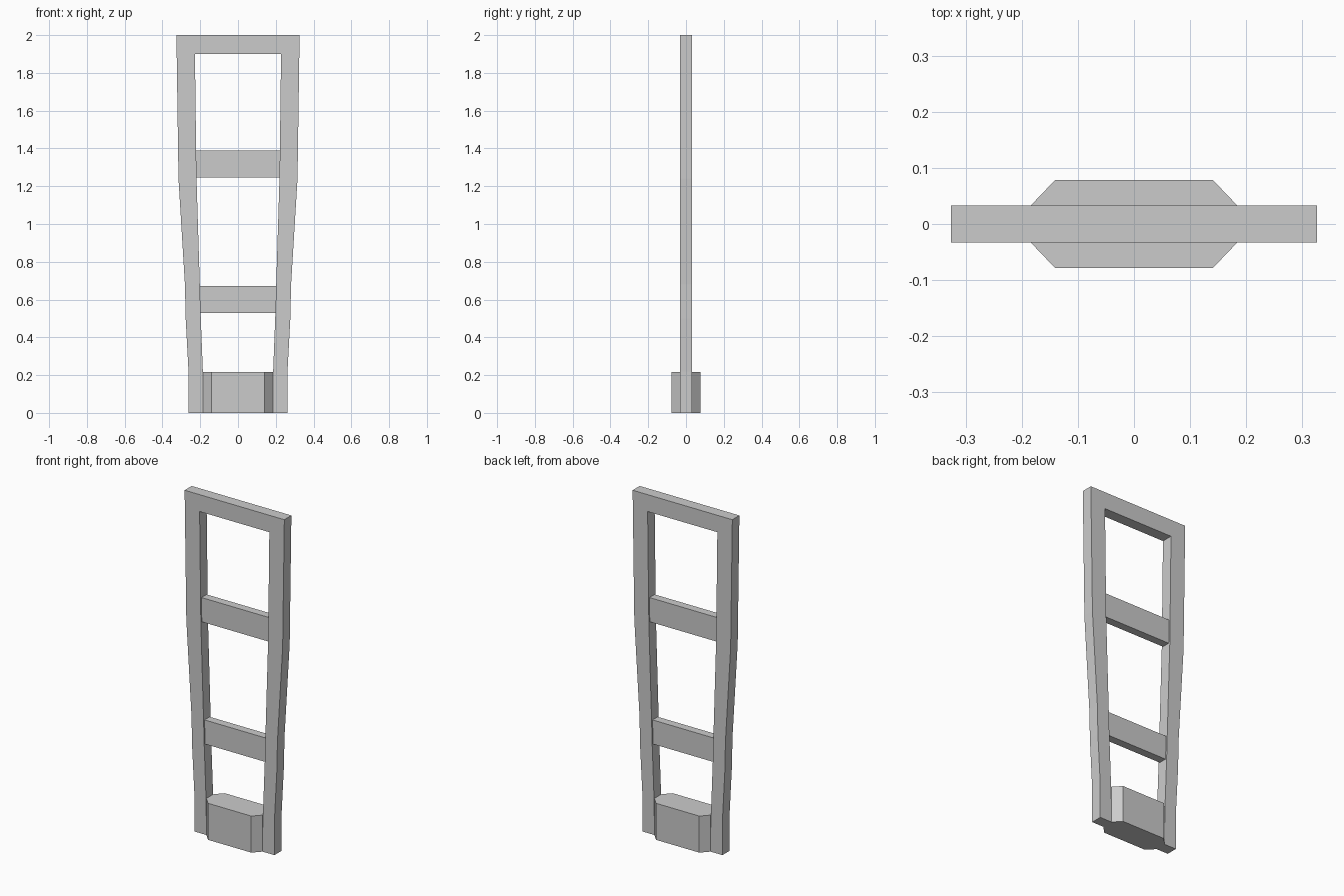
import bpy, bmesh

if "Cube" in bpy.data.objects:
    bpy.data.objects.remove(bpy.data.objects["Cube"])


def extrude_profile(name, points, axis, start, end):
    """Extrude a flat outline along 'y' (points are x,z) or 'z' (points are x,y)."""
    def place(p, d):
        return (p[0], d, p[1]) if axis == 'y' else (p[0], p[1], d)
    bm = bmesh.new()
    face = bm.faces.new([bm.verts.new(place(p, start)) for p in points])
    res = bmesh.ops.extrude_face_region(bm, geom=[face])
    delta = place((0, 0), end - start)
    bmesh.ops.translate(bm, vec=delta,
                        verts=[g for g in res['geom'] if isinstance(g, bmesh.types.BMVert)])
    bmesh.ops.recalc_face_normals(bm, faces=bm.faces)
    mesh = bpy.data.meshes.new(name)
    bm.to_mesh(mesh)
    bm.free()
    obj = bpy.data.objects.new(name, mesh)
    bpy.context.collection.objects.link(obj)
    return obj


def mirrored(points):
    return [(-x, z) for x, z in reversed(points)]


# Tapering side posts joined by the top rail, as one outline
outer = [(0.261, 0), (0.262, 0.22), (0.277, 0.5), (0.281, 0.68), (0.315, 1.24), (0.326, 2.0)]
inner = [(0.228, 1.9), (0.220, 1.25), (0.202, 0.67), (0.198, 0.53), (0.186, 0.216), (0.183, 0)]
right_side = outer + inner
outline = outer + mirrored(outer) + mirrored(inner) + mirrored([])
outline = outer + mirrored(outer) + mirrored(inner) + inner
# walk order: right outer up, left outer down, left inner up, right inner down
extrude_profile("outer_frame", outline, 'y', -0.033, 0.033)

# Two crossbars, set back slightly from the frame faces
for name, z0, z1, x0, x1 in (("lower_crossbar", 0.53, 0.672, 0.198, 0.202),
                             ("upper_crossbar", 1.247, 1.39, 0.220, 0.222)):
    extrude_profile(name, [(-x0, z0), (x0, z0), (x1, z1), (-x1, z1)], 'y', -0.024, 0.024)

# Thick base block with chamfered ends
half = [(0.141, -0.078), (0.184, -0.033), (0.184, 0.033), (0.141, 0.078)]
extrude_profile("base_block", half + mirrored(half), 'z', 0, 0.216)
